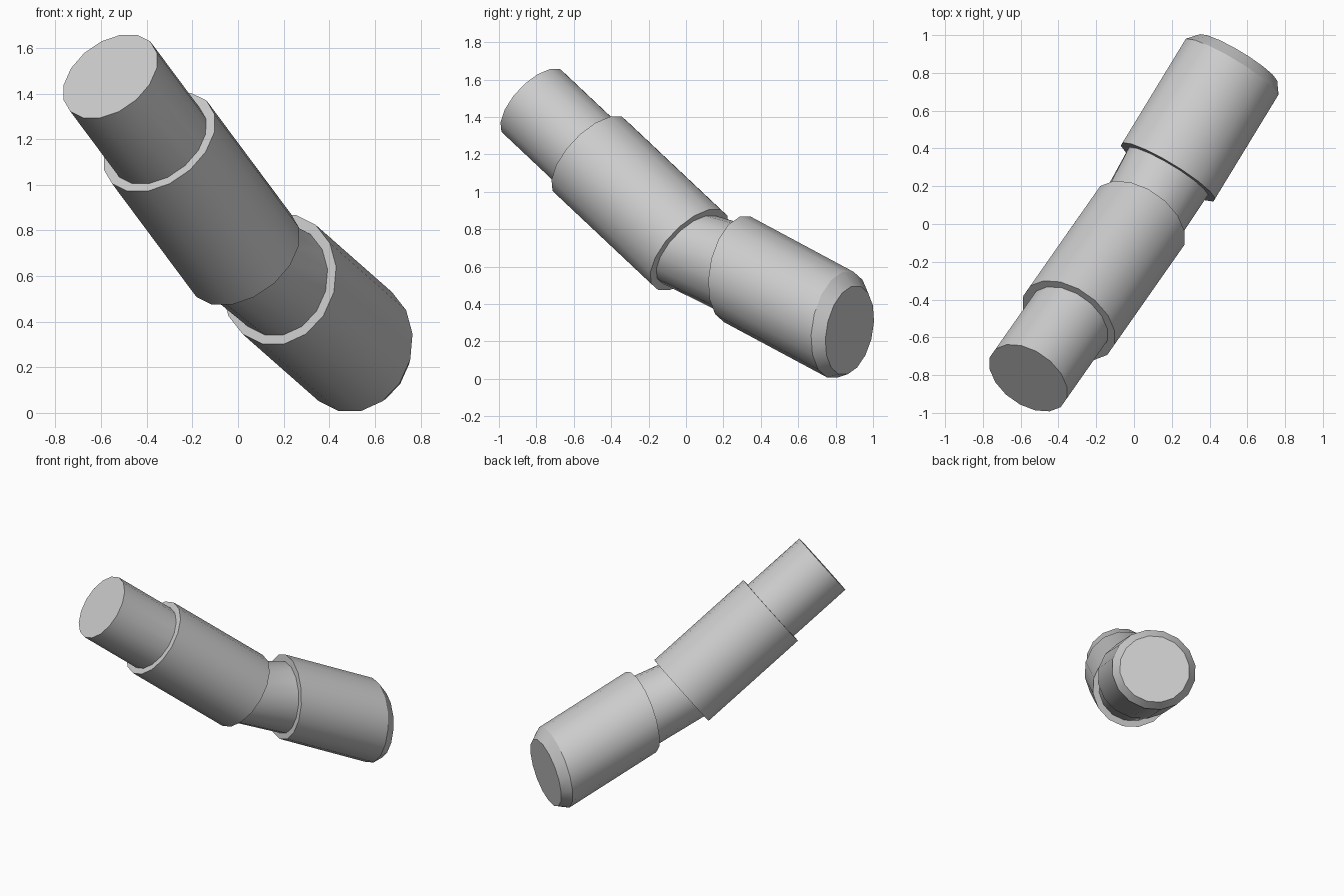
import bpy, bmesh, math
from mathutils import Vector

SIDES = 16

cube = bpy.data.objects.get("Cube")
if cube:
    bpy.data.objects.remove(cube, do_unlink=True)

grey = bpy.data.materials.new("plain_grey")
grey.use_nodes = True
colour = (0.6, 0.6, 0.6, 1)
grey.diffuse_color = colour
grey.node_tree.nodes["Principled BSDF"].inputs["Base Color"].default_value = colour


def loft(name, sections):
    """Closed tube through round sections given as (centre, normal, radius)."""
    bm = bmesh.new()
    rings = []
    for centre, normal, radius in sections:
        n = normal.normalized()
        side = n.cross(Vector((0, 0, 1))).normalized()
        up = side.cross(n)
        ring = []
        for i in range(SIDES):
            a = math.tau * (i + 0.5) / SIDES
            ring.append(bm.verts.new(centre + radius * (math.cos(a) * side + math.sin(a) * up)))
        rings.append(ring)
    for a, b in zip(rings, rings[1:]):
        for i in range(SIDES):
            j = (i + 1) % SIDES
            bm.faces.new((a[i], a[j], b[j], b[i]))
    bm.faces.new(rings[0])
    bm.faces.new(rings[-1])
    bmesh.ops.recalc_face_normals(bm, faces=bm.faces)
    mesh = bpy.data.meshes.new(name)
    bm.to_mesh(mesh)
    bm.free()
    mesh.materials.append(grey)
    obj = bpy.data.objects.new(name, mesh)
    bpy.context.collection.objects.link(obj)
    bpy.ops.object.select_all(action='DESELECT')
    obj.select_set(True)
    bpy.context.view_layer.objects.active = obj
    bpy.ops.object.shade_smooth_by_angle(angle=math.radians(30))
    return obj


# Points along the bent centre line
top = Vector((-0.56, -0.815, 1.475))
sleeve_start = Vector((-0.345, -0.51, 1.187))
bend = Vector((0.025, 0.018, 0.69))
collar = Vector((0.18, 0.275, 0.585))
shoulder = Vector((0.515, 0.825, 0.29))
foot = Vector((0.55, 0.875, 0.26))

upper_dir = bend - top
lower_dir = Vector((0.51, 0.845, -0.17))

# Inner rod, bent where it leaves the upper sleeve
loft("inner_rod", [(top, upper_dir, 0.234), (bend, upper_dir, 0.234),
                   (collar.lerp(shoulder, 0.05), lower_dir, 0.25)])

# Upper sleeve
loft("upper_sleeve", [(sleeve_start, upper_dir, 0.277), (bend, upper_dir, 0.277)])

# Lower sleeve with a chamfered end
loft("lower_sleeve", [(collar, lower_dir, 0.292), (shoulder, lower_dir, 0.292),
                      (foot, lower_dir, 0.243)])
